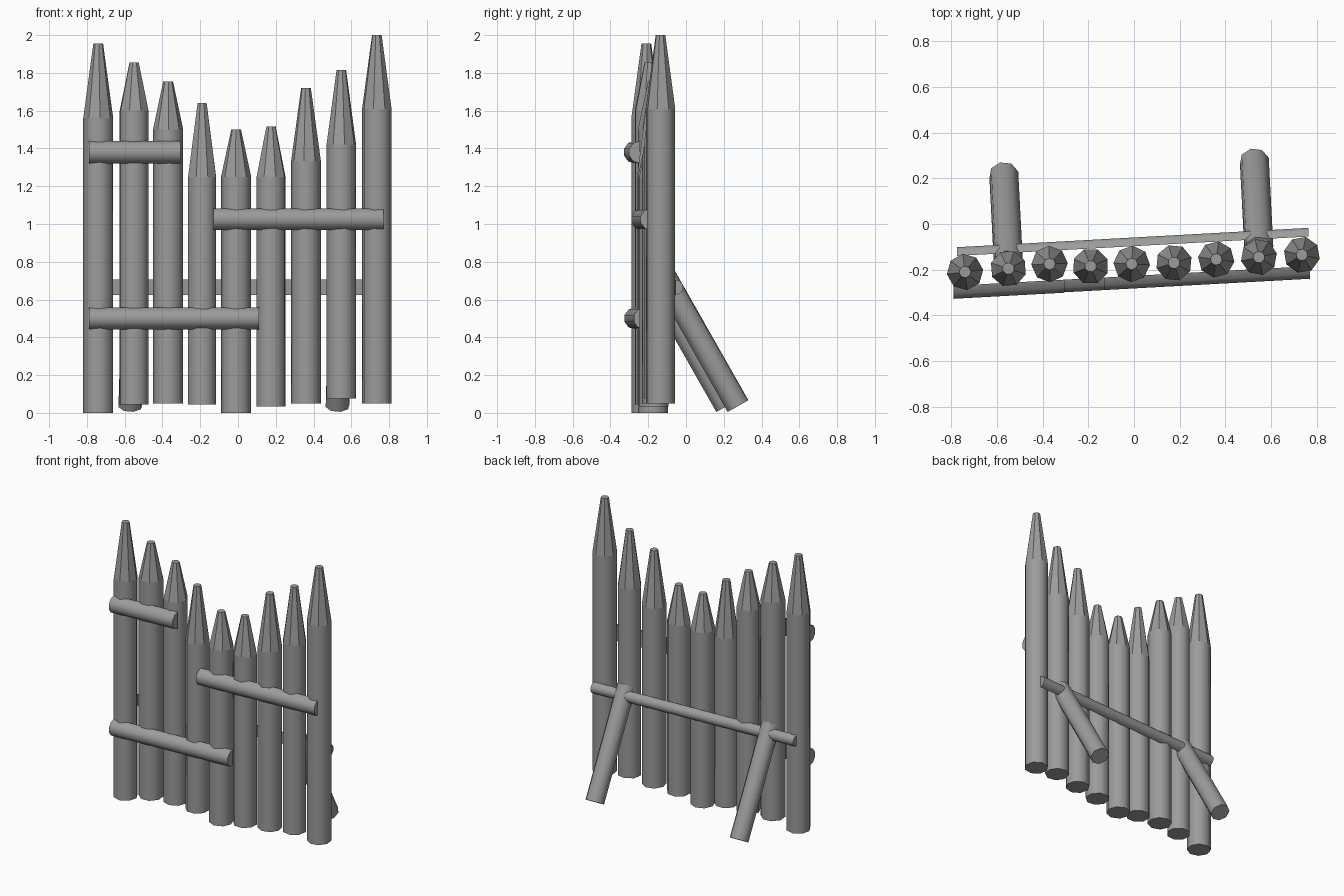
import bpy, bmesh, math
from mathutils import Vector, Matrix

cube = bpy.data.objects.get("Cube")
if cube:
    bpy.data.objects.remove(cube)

wood = bpy.data.materials.new("grey_wood")
wood.use_nodes = True
GREY = (0.33, 0.33, 0.33, 1)
wood.diffuse_color = GREY
wood.node_tree.nodes["Principled BSDF"].inputs["Base Color"].default_value = GREY


def loft(name, rings, smooth_bands, closed=True):
    """Skin a list of point rings, cap both ends, smooth only the chosen bands."""
    bm = bmesh.new()
    loops = [[bm.verts.new(p) for p in ring] for ring in rings]
    n = len(loops[0])
    for band, (a, b) in enumerate(zip(loops, loops[1:])):
        for i in range(n):
            j = (i + 1) % n
            f = bm.faces.new((a[i], a[j], b[j], b[i]))
            # the last side of an open profile is the flat sawn face
            f.smooth = band in smooth_bands and (closed or i < n - 1)
    bm.faces.new(loops[0][::-1])
    bm.faces.new(loops[-1])
    bmesh.ops.recalc_face_normals(bm, faces=bm.faces)
    for e in bm.edges:
        e.smooth = all(f.smooth for f in e.link_faces)
    mesh = bpy.data.meshes.new(name)
    bm.to_mesh(mesh)
    bm.free()
    mesh.materials.append(wood)
    obj = bpy.data.objects.new(name, mesh)
    bpy.context.collection.objects.link(obj)
    return obj


def circle(center, radius, sides=8, turn=0.0, rot=Matrix.Identity(3)):
    angles = [turn + math.tau * i / sides for i in range(sides)]
    return [Vector(center) + rot @ Vector((radius * math.cos(a), radius * math.sin(a), 0))
            for a in angles]


def half_log(name, x0, x1, z, radius, y_mid, side):
    """Split log with its flat face at y_mid + slope * x, bulging towards side."""
    rings = []
    for x in (x0, x1):
        y = y_mid + 0.055 * x
        rings.append([Vector((x, y + side * radius * math.sin(a), z + radius * math.cos(a)))
                      for a in (math.pi * i / 5 for i in range(6))])
    return loft(name, rings, {0}, closed=False)


# Sharpened stakes: x, y, foot, shoulder, tip
stakes = [
    (-0.74, -0.21, 0.00, 1.56, 1.955), (-0.55, -0.195, 0.045, 1.60, 1.855),
    (-0.37, -0.175, 0.05, 1.50, 1.755), (-0.19, -0.185, 0.045, 1.25, 1.64),
    (-0.01, -0.175, 0.00, 1.25, 1.50), (0.175, -0.17, 0.035, 1.25, 1.515),
    (0.36, -0.155, 0.05, 1.33, 1.72), (0.547, -0.145, 0.075, 1.42, 1.815),
    (0.735, -0.135, 0.05, 1.61, 2.00),
]
for k, (x, y, foot, shoulder, tip) in enumerate(stakes):
    turn = 0.12 + 0.35 * k
    loft(f"stake_{k + 1}",
         [circle((x, y, foot), 0.08, turn=turn), circle((x, y, shoulder), 0.08, turn=turn),
          circle((x, y, tip), 0.026, turn=turn)], {0})

# Split rails nailed across the front
half_log("front_rail_top", -0.79, -0.305, 1.38, 0.06, -0.227, -1)
half_log("front_rail_middle", -0.13, 0.77, 1.025, 0.058, -0.227, -1)
half_log("front_rail_bottom", -0.79, 0.11, 0.50, 0.058, -0.227, -1)

# Thin split rail along the back
half_log("back_rail", -0.775, 0.765, 0.665, 0.04, -0.097, 1)

# Slanted braces propping up the back
for name, x_foot, x_head, shift in (("right_brace", -0.57, -0.55, -0.06),
                                    ("left_brace", 0.527, 0.547, 0.0)):
    foot = Vector((x_foot, 0.275 + shift, 0.037))
    head = Vector((x_head, -0.112 + shift, 0.718))
    rot = (head - foot).to_track_quat('Z', 'Y').to_matrix()
    loft(name, [circle(p, 0.065, turn=0.2, rot=rot) for p in (foot, head)], {0})
